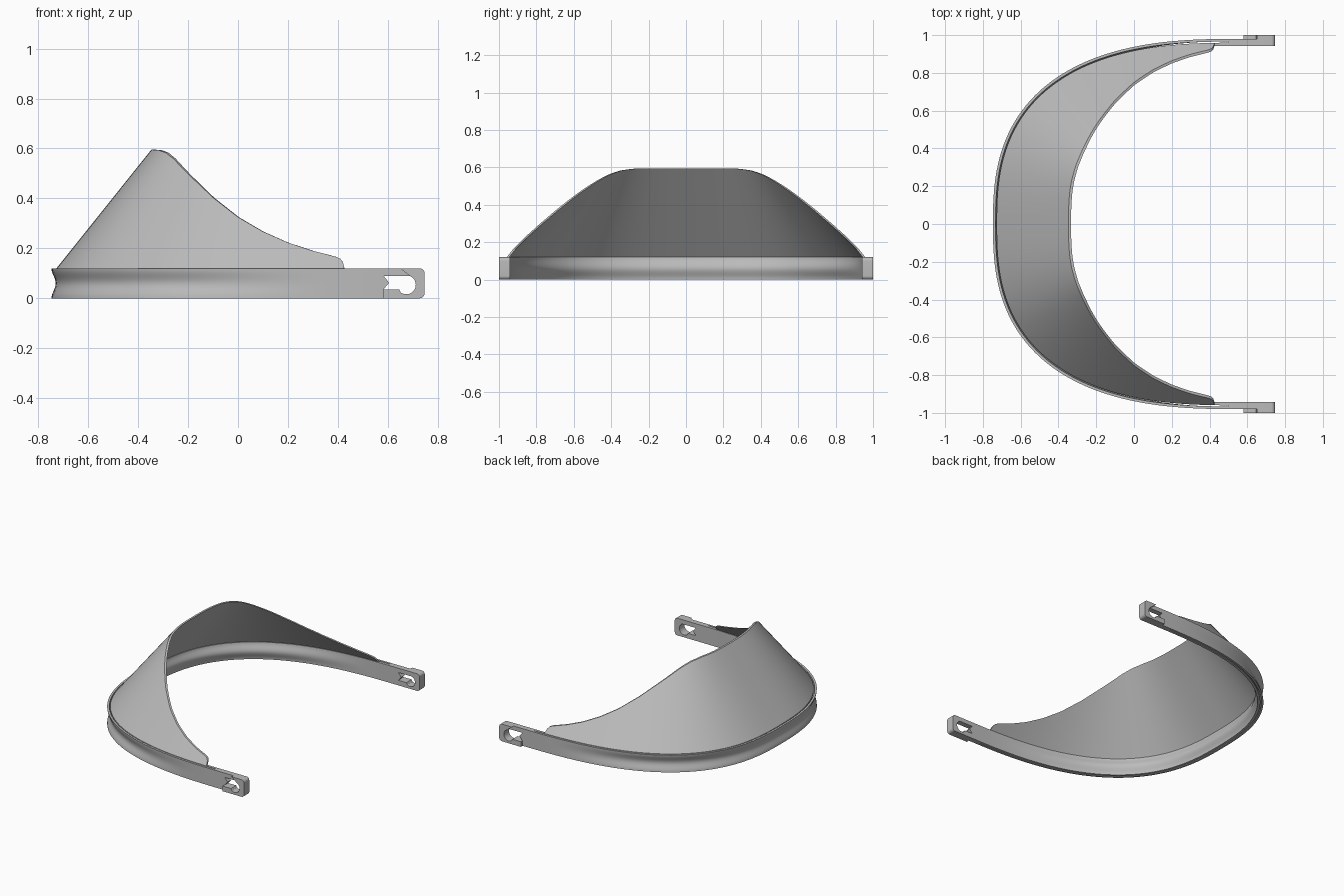
import bpy, bmesh, math

cube = bpy.data.objects.get("Cube")
if cube:
    bpy.data.objects.remove(cube)

grey = bpy.data.materials.new("plain grey")
grey.use_nodes = True
COLOUR = (0.5, 0.5, 0.5, 1)
grey.diffuse_color = COLOUR
grey.node_tree.nodes["Principled BSDF"].inputs["Base Color"].default_value = COLOUR

# Plan outline of the headband: half a superellipse, open towards +x
CX, A, B, N = 0.55, 1.297, 0.98, 2.6
HEIGHT, SLOPE = 0.12, 0.8


def outline(t):
    """Point and inward normal at angle t, where 0 is the middle of the curve."""
    u, v = math.cos(t) ** (2 / N), abs(math.sin(t)) ** (2 / N)
    s = math.copysign(1, t)
    nx, ny = u ** (N - 1) / A, -s * v ** (N - 1) / B
    d = math.hypot(nx, ny)
    return CX - A * u, s * B * v, nx / d, ny / d


def angle_at(x):
    return math.acos(((CX - x) / A) ** (N / 2))


def finish(obj):
    bpy.ops.object.select_all(action='DESELECT')
    obj.select_set(True)
    bpy.context.view_layer.objects.active = obj
    if obj.type == 'CURVE':
        bpy.ops.object.convert(target='MESH')
    bpy.ops.object.shade_smooth_by_angle(angle=math.radians(30))


def sweep(name, section, x_end, steps):
    """Loft closed sections of (inward offset, z) along the outline."""
    bm = bmesh.new()
    rings = []
    for i in range(steps + 1):
        # Samples crowd together towards both ends
        t = angle_at(x_end) * math.sin((i / steps - 0.5) * math.pi)
        x, y, nx, ny = outline(t)
        rings.append([bm.verts.new((x + nx * o, y + ny * o, z))
                      for o, z in section(x, nx)])
    k = len(rings[0])
    for r, q in zip(rings, rings[1:]):
        for j in range(k):
            bm.faces.new((r[j], r[(j + 1) % k], q[(j + 1) % k], q[j]))
    bm.faces.new(rings[0])
    bm.faces.new(rings[-1])
    bmesh.ops.recalc_face_normals(bm, faces=bm.faces)
    mesh = bpy.data.meshes.new(name)
    bm.to_mesh(mesh)
    bm.free()
    mesh.materials.append(grey)
    obj = bpy.data.objects.new(name, mesh)
    bpy.context.collection.objects.link(obj)
    finish(obj)


# Headband: two thin walls, bowed inwards at the front and flat at the arms
def wall(near, far):
    def section(x, nx):
        f = min(1, max(0, (0.4 - x) / 0.8))
        bow = 0.017 * f * f * (3 - 2 * f)
        rows = [(bow * math.sin(math.pi * i / 12) ** 2, HEIGHT * i / 12)
                for i in range(13)]
        return ([(near + o, z) for o, z in rows] +
                [(far + o, z) for o, z in reversed(rows)])
    return section


sweep("outer_band", wall(0, 0.014), 0.51, 120)
sweep("inner_band", wall(0.02, 0.038), 0.51, 120)

# Brim: leans inwards at a constant slope, its rim height set by x
RIM = [(-0.345, 0.595), (-0.32, 0.594), (-0.29, 0.583), (-0.26, 0.56),
       (-0.2, 0.498), (-0.1, 0.403), (0, 0.325), (0.1, 0.267), (0.2, 0.223),
       (0.3, 0.19), (0.39, 0.167), (0.41, 0.158), (0.42, 0.145), (0.426, 0.12)]


def rim_height(x):
    if x <= RIM[0][0]:
        return RIM[0][1]
    for (x0, z0), (x1, z1) in zip(RIM, RIM[1:]):
        if x <= x1:
            return z0 + (z1 - z0) * (x - x0) / (x1 - x0)
    return HEIGHT


def brim_section(x, nx):
    base, thick, low, high = 0.02, 0.014, 0.0, 0.5
    for _ in range(30):
        h = (low + high) / 2
        if HEIGHT + h < rim_height(x + nx * (base + SLOPE * h)):
            low = h
        else:
            high = h
    top = base + SLOPE * low
    return [(base, HEIGHT - 0.01), (base, HEIGHT), (top, HEIGHT + low),
            (top + thick, HEIGHT + low), (base + thick, HEIGHT),
            (base + thick, HEIGHT - 0.01)]


sweep("brim", brim_section, 0.425, 240)


# Arm ends: flat plates with a keyhole slot and a raised hook-shaped pad
def plate(name, loops, y0, y1, side):
    curve = bpy.data.curves.new(name, 'CURVE')
    curve.dimensions = '2D'
    curve.fill_mode = 'BOTH'
    curve.extrude = (y1 - y0) / 2
    for loop in loops:
        spline = curve.splines.new('POLY')
        spline.points.add(len(loop) - 1)
        for p, (x, z) in zip(spline.points, loop):
            p.co = (x, z, 0, 1)
        spline.use_cyclic_u = True
    curve.materials.append(grey)
    obj = bpy.data.objects.new(name, curve)
    obj.rotation_euler.x = math.pi / 2
    obj.location.y = side * (y0 + y1) / 2
    bpy.context.collection.objects.link(obj)
    finish(obj)


def arc(cx, cz, r, start, end, n=8):
    angles = [math.radians(start + (end - start) * i / n) for i in range(n + 1)]
    return [(cx + r * math.cos(a), cz + r * math.sin(a)) for a in angles]


tip = arc(0.727, 0.02, 0.02, -90, 0) + arc(0.727, 0.1, 0.02, 0, 90)
slot_end = arc(0.674, 0.054, 0.038, 70, -125, 14)
arm = [(0.5, 0)] + tip + [(0.5, HEIGHT)]
slot = [(0.583, 0.09)] + slot_end + [(0.645, 0.036), (0.583, 0.036), (0.605, 0.062)]
pad = [(0.58, 0)] + tip + [(0.65, HEIGHT)] + slot_end + [(0.645, 0.036), (0.58, 0.036)]

for label, side in (("right", -1), ("left", 1)):
    plate(label + "_arm_end", [arm, slot], 0.942, 0.98, side)
    plate(label + "_arm_pad", [pad], 0.979, 1.0, side)
